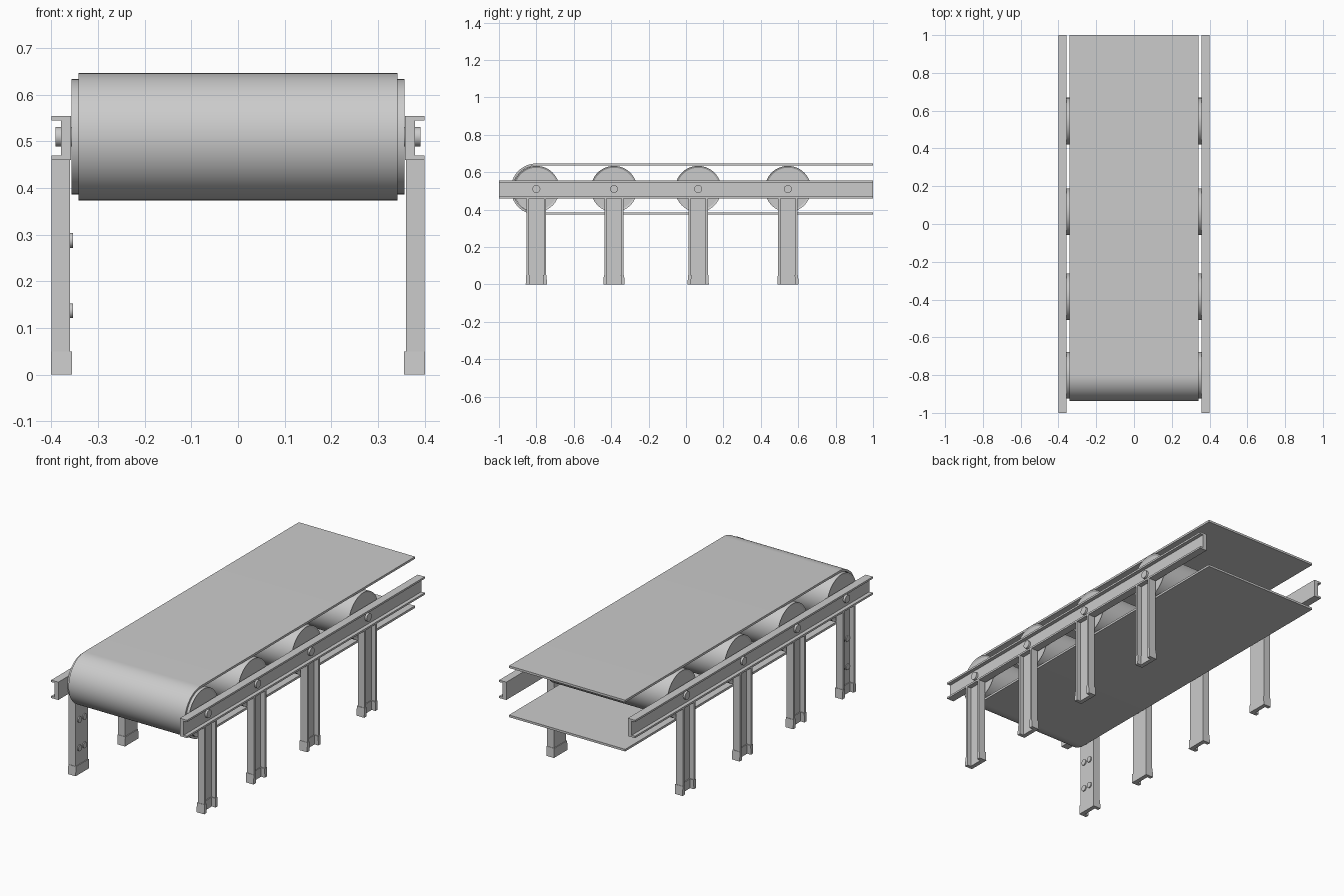
import bpy, bmesh, math
from mathutils import Vector

if "Cube" in bpy.data.objects:
    bpy.data.objects.remove(bpy.data.objects["Cube"])

STATIONS = [-0.80, -0.385, 0.065, 0.545]   # roller / leg positions along y
AXLE_Z = 0.51


def finish(name, bm, smooth=False):
    bmesh.ops.recalc_face_normals(bm, faces=bm.faces)
    me = bpy.data.meshes.new(name)
    bm.to_mesh(me)
    bm.free()
    ob = bpy.data.objects.new(name, me)
    bpy.context.collection.objects.link(ob)
    if smooth:
        bpy.context.view_layer.objects.active = ob
        ob.select_set(True)
        bpy.ops.object.shade_smooth_by_angle(angle=math.radians(30))
        ob.select_set(False)
    return ob


def prism(name, pts, vec, smooth=False, taper=None):
    """Extrude a closed outline along vec; taper(co) can adjust the far end."""
    bm = bmesh.new()
    f = bm.faces.new([bm.verts.new(p) for p in pts])
    ext = bmesh.ops.extrude_face_region(bm, geom=[f], use_keep_orig=True)
    for v in ext["geom"]:
        if isinstance(v, bmesh.types.BMVert):
            v.co += Vector(vec)
            if taper:
                v.co = taper(v.co)
    return finish(name, bm, smooth)


def cyl_x(name, x0, x1, r, y, z, seg=32, recess=0.0):
    """Cylinder along x, optionally with recessed end faces."""
    bm = bmesh.new()
    bmesh.ops.create_cone(bm, cap_ends=True, segments=seg, radius1=r, radius2=r, depth=abs(x1 - x0))
    if recess:
        caps = [f for f in bm.faces if abs(f.normal.z) > 0.9]
        bmesh.ops.inset_individual(bm, faces=caps, thickness=0.01)
        for f in caps:
            s = math.copysign(recess, f.calc_center_median().z)
            for v in f.verts:
                v.co.z -= s
    for v in bm.verts:
        v.co = Vector(((x0 + x1) / 2 + v.co.z, y + v.co.x, z + v.co.y))
    return finish(name, bm, True)


def channel(xi, xw, xo, half, t):
    """C outline in (x, width), web at xi..xw, open toward xo."""
    return [(xi, -half), (xo, -half), (xo, -half + t), (xw, -half + t),
            (xw, half - t), (xo, half - t), (xo, half), (xi, half)]


for s, side in ((-1, "left"), (1, "right")):
    # side rail
    prism(f"{side}_rail", [(s * x, -1, 0.5075 + w) for x, w in
                           channel(0.358, 0.38, 0.40, 0.0475, 0.01)], (0, 2, 0))
    for i, y in enumerate(STATIONS):
        # leg channel and flared foot
        prism(f"{side}_leg_{i}", [(s * x, y + w, 0.0) for x, w in
                                  channel(0.36, 0.375, 0.40, 0.052, 0.012)], (0, 0, 0.462))
        prism(f"{side}_foot_{i}", [(s * x, y + w, 0) for x, w in
                                   channel(0.356, 0.379, 0.401, 0.057, 0.019)], (0, 0, 0.05),
              taper=lambda c, y=y: Vector((c.x, y + (c.y - y) * 0.95, c.z)))
        # axle pin
        cyl_x(f"{side}_axle_pin_{i}", s * 0.34, s * 0.391, 0.021, y, AXLE_Z)

# rollers
for i, y in enumerate(STATIONS):
    cyl_x(f"roller_{i}", -0.357, 0.357, 0.1235, y, AXLE_Z, 64, recess=0.006)

# bolts through the front left leg
for z in (0.137, 0.288):
    for dy in (-0.021, 0.021):
        cyl_x("leg_bolt", -0.379, -0.354, 0.016, STATIONS[0] + dy, z, 20)

# belt wrapped around the front roller, open at the back
N = 32


def wrap(r):
    arc = [math.pi / 2 + math.pi * k / N for k in range(N + 1)]
    return ([(1.0, AXLE_Z + r)]
            + [(STATIONS[0] + r * math.cos(a), AXLE_Z + r * math.sin(a)) for a in arc]
            + [(1.0, AXLE_Z - r)])


prism("belt", [(-0.342, y, z) for y, z in wrap(0.1365) + wrap(0.125)[::-1]], (0.684, 0, 0), True)
